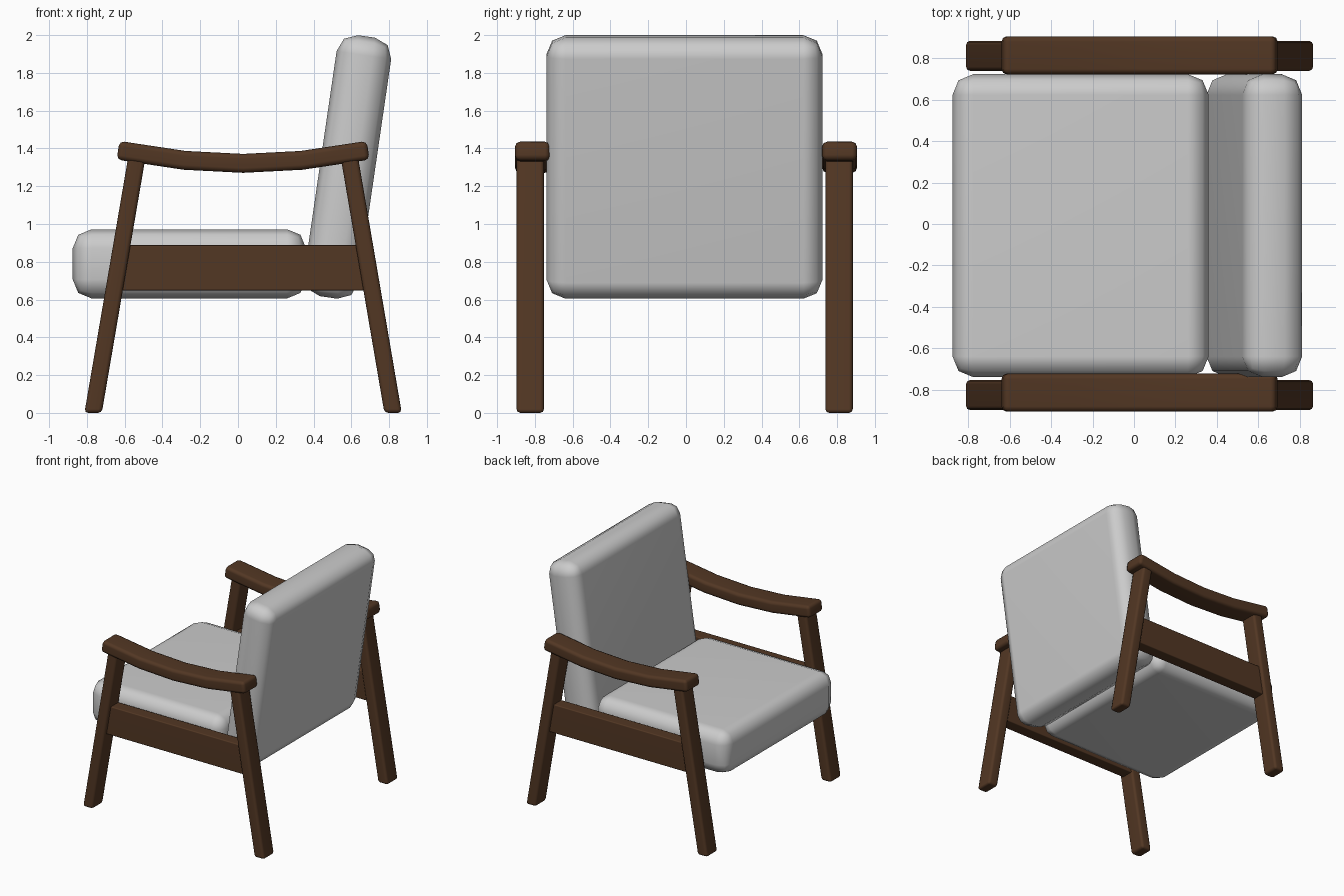
import bpy, bmesh, math

if "Cube" in bpy.data.objects:
    bpy.data.objects.remove(bpy.data.objects["Cube"])


def material(name, rgb):
    m = bpy.data.materials.new(name)
    m.diffuse_color = (*rgb, 1)
    m.use_nodes = True
    m.node_tree.nodes["Principled BSDF"].inputs["Base Color"].default_value = m.diffuse_color
    return m


WOOD = material("walnut brown", (0.085, 0.038, 0.017))
FABRIC = material("light grey fabric", (0.6, 0.6, 0.6))


def prism(name, outline, y0, y1, bevel, mat):
    """Extrude an x-z outline along y and round its sharp edges."""
    bm = bmesh.new()
    verts = [bm.verts.new((x, y0, z)) for x, z in outline]
    face = bm.faces.new(verts)
    ext = bmesh.ops.extrude_face_region(bm, geom=[face])
    for v in ext["geom"]:
        if isinstance(v, bmesh.types.BMVert):
            v.co.y = y1
    bmesh.ops.recalc_face_normals(bm, faces=bm.faces)
    sharp = [e for e in bm.edges if e.calc_face_angle(0) > math.radians(30)]
    bmesh.ops.bevel(bm, geom=sharp, offset=bevel, segments=2, profile=0.5,
                    affect='EDGES', clamp_overlap=True)
    bmesh.ops.recalc_face_normals(bm, faces=bm.faces)
    me = bpy.data.meshes.new(name)
    bm.to_mesh(me)
    bm.free()
    me.materials.append(mat)
    ob = bpy.data.objects.new(name, me)
    bpy.context.collection.objects.link(ob)
    bpy.ops.object.select_all(action='DESELECT')
    ob.select_set(True)
    bpy.context.view_layer.objects.active = ob
    bpy.ops.object.shade_smooth_by_angle(angle=math.radians(55))
    wn = ob.modifiers.new("even shading", 'WEIGHTED_NORMAL')
    wn.keep_sharp = True
    return ob


# cushions
prism("seat_cushion", [(-0.875, 0.606), (0.36, 0.606), (0.36, 0.972), (-0.875, 0.972)],
      -0.738, 0.722, 0.1, FABRIC)

tilt = math.radians(8.3)
c, s = math.cos(tilt), math.sin(tilt)
back = [(0.58 + u * c + w * s, 1.302 - u * s + w * c)
        for u, w in ((-0.146, -0.698), (0.146, -0.698), (0.146, 0.698), (-0.146, 0.698))]
prism("back_cushion", back, -0.738, 0.722, 0.1, FABRIC)

# armrest profile: a sagging centre line thickened at right angles
MID = 0.027
line = [(-0.662, 1.39), (-0.31, 1.337), (0, 1.321), (0.31, 1.337), (0.662, 1.39)]
top, bottom = [], []
for i, (x, z) in enumerate(line):
    a, b = line[max(i - 1, 0)], line[min(i + 1, 4)]
    dx, dz = b[0] - a[0], b[1] - a[1]
    n = 0.05 / math.hypot(dx, dz)
    top.append((MID + x - dz * n, z + dx * n))
    bottom.append((MID + x + dz * n, z - dx * n))
arm = bottom + top[::-1]


def leg_x(z):
    """Distance of a leg's centre line from the frame middle at height z."""
    return 0.794 - 0.171 * z


# wooden side frames
for side, d in (("left", -1), ("right", 1)):
    def span(centre, half):
        return centre - half, centre + half

    prism("armrest_" + side, arm, *span(d * 0.813, 0.092), 0.026, WOOD)
    for end, e in (("front", -1), ("back", 1)):
        pts = [(MID + e * leg_x(z) + o, z)
               for o, z in ((-0.046, 0), (0.046, 0), (0.046, 1.365), (-0.046, 1.365))]
        prism(f"{end}_leg_{side}", pts, *span(d * 0.8175 - 0.007, 0.0725), 0.02, WOOD)
    rail = [(MID + e * leg_x(z), z)
            for e, z in ((-1, 0.648), (1, 0.648), (1, 0.888), (-1, 0.888))]
    prism("side_rail_" + side, rail, *span(d * 0.81 - 0.005, 0.052), 0.008, WOOD)
